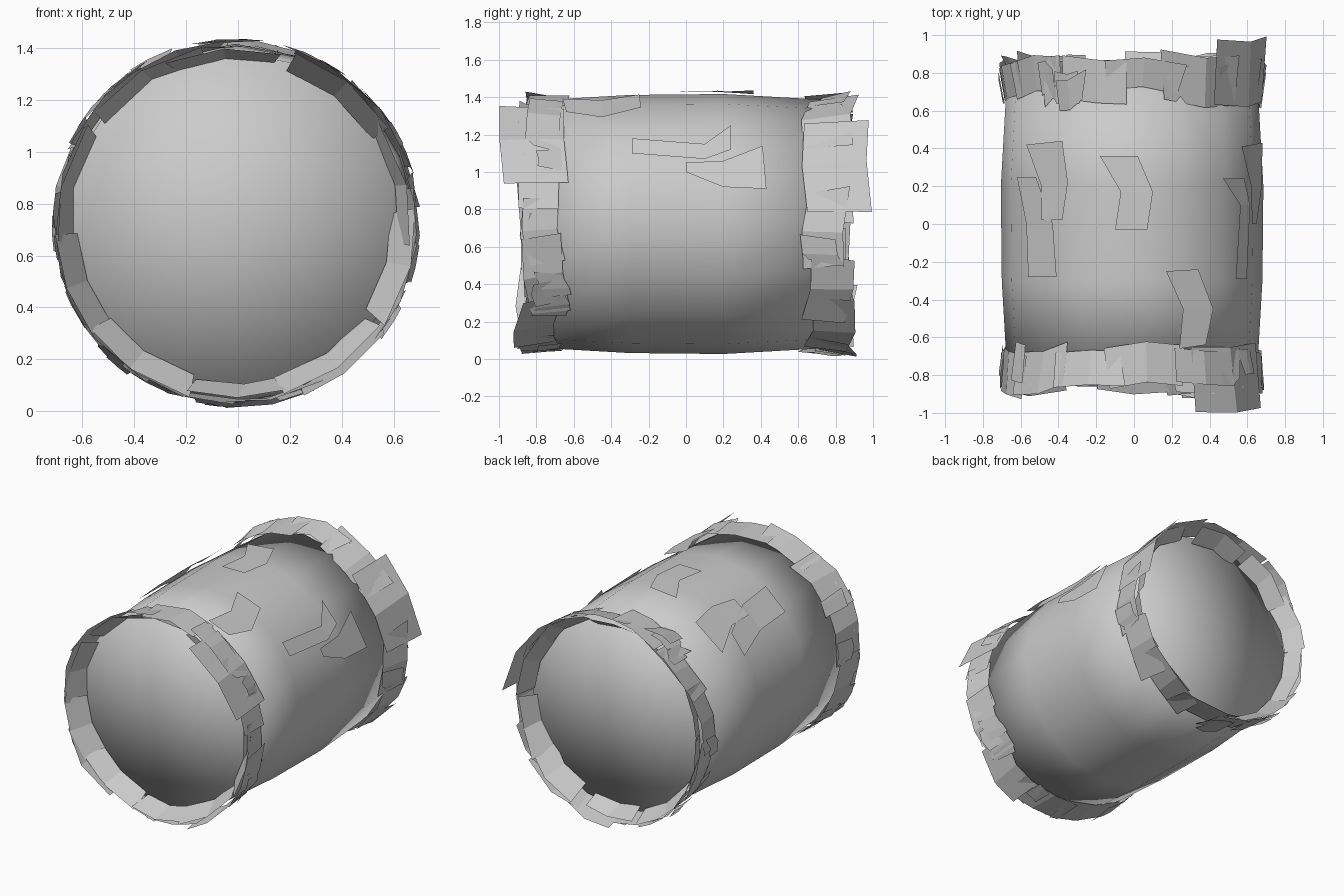
import bpy, bmesh, random
from math import sin, cos, pi, radians, acos, asin

if "Cube" in bpy.data.objects:
    bpy.data.objects.remove(bpy.data.objects["Cube"])

random.seed(4)
CX, CZ = -0.01, 0.722


def polar(r, a, y):
    return (CX + r * cos(a), y, CZ + r * sin(a))


def finish(bm, name, smooth):
    me = bpy.data.meshes.new(name)
    bm.to_mesh(me)
    bm.free()
    for p in me.polygons:
        p.use_smooth = smooth
    ob = bpy.data.objects.new(name, me)
    bpy.context.collection.objects.link(ob)
    return ob


# Bale body: slightly barrelled drum with closed ends, smooth shaded
bm = bmesh.new()
N = 16
profile = [(-0.73, 0.665), (-0.3, 0.69), (0.2, 0.695), (0.73, 0.665)]
rings = [[bm.verts.new(polar(r, 2 * pi * i / N, y)) for i in range(N)] for y, r in profile]
for a, b in zip(rings, rings[1:]):
    for i in range(N):
        j = (i + 1) % N
        bm.faces.new((a[i], a[j], b[j], b[i]))
for ring, y in ((rings[0], -0.75), (rings[-1], 0.75)):
    c = bm.verts.new((CX, y, CZ))
    for i in range(N):
        bm.faces.new((c, ring[i], ring[(i + 1) % N]))
bmesh.ops.recalc_face_normals(bm, faces=bm.faces)
finish(bm, "bale_body", True)


# One bent straw tuft: two quads wrapped round the rim
def tuft(bm, side, ang, width, y0, y1, r0, r1, jit=0.03):
    half = width / 2 / 0.7
    rows = []
    kink = random.uniform(-jit, jit)
    skew = random.uniform(-jit, jit)
    for k in (-1, 0, 1):
        dy = kink if k == 0 else k * skew
        rows.append([bm.verts.new(polar(r, ang + k * half + random.uniform(-.03, .03),
                                        side * min(y + dy, 1.0)))
                     for r, y in ((r0, y0), (r1, y1))])
    for a, b in zip(rows, rows[1:]):
        bm.faces.new((a[0], a[1], b[1], b[0]))


U = random.uniform
for side, name in ((-1, "front"), (1, "back")):
    # Outer straw fringe
    bm = bmesh.new()
    n = 13
    for i in range(n):
        a = 2 * pi * i / n + U(-0.08, 0.08)
        tuft(bm, side, a, U(0.36, 0.48), U(0.64, 0.70), U(0.84, 0.92),
             U(0.67, 0.695), U(0.69, 0.715))
    # Large loose tuft on the upper right
    tuft(bm, side, radians(40 if side < 0 else 28), 0.55, 0.64, 0.985, 0.69, 0.715, 0.02)
    # Small sharp wisps
    for i in range(12):
        tuft(bm, side, U(0, 2 * pi), U(0.1, 0.18), U(0.62, 0.68), U(0.78, 0.88),
             0.685, U(0.70, 0.72))
    finish(bm, name + "_outer_fringe", False)

    # Inner fringe flaring outward from the end face
    bm = bmesh.new()
    n = 10
    for i in range(n):
        a = 2 * pi * (i + 0.5) / n + U(-0.1, 0.1)
        tuft(bm, side, a, U(0.4, 0.5), U(0.71, 0.75), U(0.84, 0.89),
             U(0.60, 0.635), U(0.67, 0.70))
    finish(bm, name + "_inner_fringe", False)


# Loose straw patches lying on the drum, drawn from above or from the side
def patch(name, pts, from_top):
    bm = bmesh.new()
    R = 0.715
    vs = []
    for u, y in pts:
        a = acos((u - CX) / R) if from_top else asin((u - CZ) / R)
        vs.append(bm.verts.new(polar(R, a, y)))
    bm.faces.new((vs[0], vs[1], vs[2], vs[5]))
    bm.faces.new((vs[5], vs[2], vs[3], vs[4]))
    finish(bm, name, False)


top_patches = [
    [(-.57, .42), (-.38, .44), (-.35, .22), (-.38, .02), (-.49, .02), (-.49, .2)],
    [(-.18, .36), (.02, .36), (.10, .17), (.07, -.03), (-.10, -.03), (-.07, .17)],
    [(.17, -.25), (.34, -.24), (.42, -.45), (.38, -.64), (.24, -.66), (.26, -.45)],
    [(-.62, .25), (-.52, .25), (-.43, 0), (-.41, -.28), (-.56, -.28), (-.57, 0)],
]
side_patches = [
    [(1.10, -.29), (1.18, -.29), (1.15, .10), (1.25, .24), (1.12, .24), (1.07, .10)],
    [(1.00, 0), (1.05, 0), (1.06, .20), (1.14, .41), (.91, .43), (.92, .20)],
]
for i, p in enumerate(top_patches):
    patch("top_straw_patch_%d" % i, p, True)
for i, p in enumerate(side_patches):
    patch("side_straw_patch_%d" % i, p, False)
